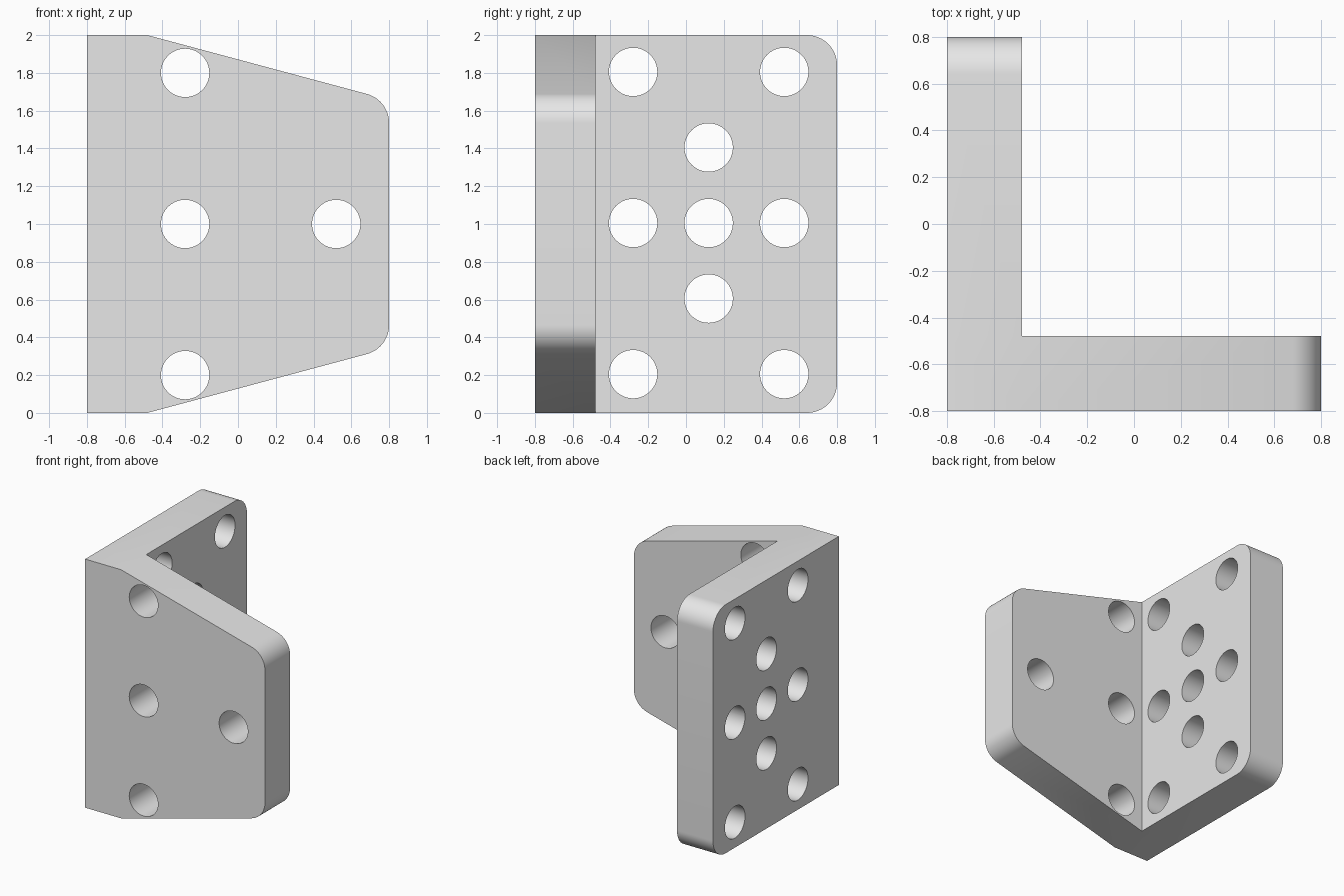
import bpy
import bmesh
from math import sin, cos, tan, pi, radians
from mathutils import Matrix, Vector

cube = bpy.data.objects.get("Cube")
if cube:
    bpy.data.objects.remove(cube, do_unlink=True)

T = 0.32          # plate thickness
HALF = 0.8        # half width of the bracket
HEIGHT = 2.0
FILLET = 0.16
HOLE = 0.128
SLOPE = radians(15)

grey = bpy.data.materials.new("light grey")
grey.use_nodes = True
grey.diffuse_color = (0.8, 0.8, 0.8, 1)
grey.node_tree.nodes["Principled BSDF"].inputs["Base Color"].default_value = (0.8, 0.8, 0.8, 1)


def make_object(name, bm):
    mesh = bpy.data.meshes.new(name)
    bmesh.ops.recalc_face_normals(bm, faces=bm.faces)
    bm.to_mesh(mesh)
    bm.free()
    mesh.materials.append(grey)
    obj = bpy.data.objects.new(name, mesh)
    bpy.context.collection.objects.link(obj)
    return obj


def outline(slope):
    """Half-symmetric plate outline (u, z) with rounded outer corners."""
    drop = (2 * HALF - T) * tan(slope)
    sweep = pi / 2 - slope
    cz = HEIGHT - drop - FILLET * tan(sweep / 2)
    upper = [(-HALF, HEIGHT), (T - HALF, HEIGHT)]
    steps = 16
    for i in range(steps + 1):
        a = sweep * (1 - i / steps)
        upper.append((HALF - FILLET + FILLET * cos(a), cz + FILLET * sin(a)))
    return upper + [(u, HEIGHT - z) for u, z in reversed(upper)]


def plate(name, slope, place):
    bm = bmesh.new()
    face = bm.faces.new([bm.verts.new(place(u, -HALF, z)) for u, z in outline(slope)])
    ext = bmesh.ops.extrude_face_region(bm, geom=[face])
    verts = [g for g in ext["geom"] if isinstance(g, bmesh.types.BMVert)]
    bmesh.ops.translate(bm, verts=verts, vec=place(0, T, 0))
    return make_object(name, bm)


def hole_cutter(name, holes, place, axis):
    bm = bmesh.new()
    for u, z in holes:
        turn = Matrix.Rotation(pi / 2, 4, axis)
        move = Matrix.Translation(place(u, T / 2 - HALF, z))
        bmesh.ops.create_cone(bm, cap_ends=True, segments=64, radius1=HOLE,
                              radius2=HOLE, depth=T + 0.1, matrix=move @ turn)
    obj = make_object(name, bm)
    obj.hide_render = True
    return obj


def along_x(u, depth, z):
    return Vector((u, depth, z))


def along_y(u, depth, z):
    return Vector((depth, u, z))


# Two plates joined into one angle bracket
bracket = plate("angle_bracket", 0, along_y)
front_plate = plate("front_plate", SLOPE, along_x)

# Bolt holes through each plate
near, mid, far = -0.28, 0.12, 0.52
front_holes = [(near, 0.2), (near, 1), (near, 1.8), (far, 1)]
side_holes = [(u, z) for u in (near, far) for z in (0.205, 1.005, 1.805)]
side_holes += [(mid, z) for z in (0.605, 1.005, 1.405)]
front_cut = hole_cutter("front_hole_cutter", front_holes, along_x, 'X')
side_cut = hole_cutter("side_hole_cutter", side_holes, along_y, 'Y')

bpy.context.view_layer.objects.active = bracket
for tool, operation in ((front_plate, 'UNION'), (front_cut, 'DIFFERENCE'),
                        (side_cut, 'DIFFERENCE')):
    mod = bracket.modifiers.new("join_or_drill", 'BOOLEAN')
    mod.operation = operation
    mod.solver = 'EXACT'
    mod.object = tool
    bpy.ops.object.modifier_apply(modifier=mod.name)
    bpy.data.objects.remove(tool, do_unlink=True)

# Merge coplanar leftovers, then smooth the fillets and hole walls
bm = bmesh.new()
bm.from_mesh(bracket.data)
bmesh.ops.remove_doubles(bm, verts=bm.verts, dist=0.0001)
bmesh.ops.dissolve_limit(bm, angle_limit=radians(0.5), verts=bm.verts, edges=bm.edges)
bm.to_mesh(bracket.data)
bm.free()
bpy.ops.object.select_all(action='DESELECT')
bracket.select_set(True)
bpy.ops.object.shade_smooth_by_angle(angle=radians(30))
